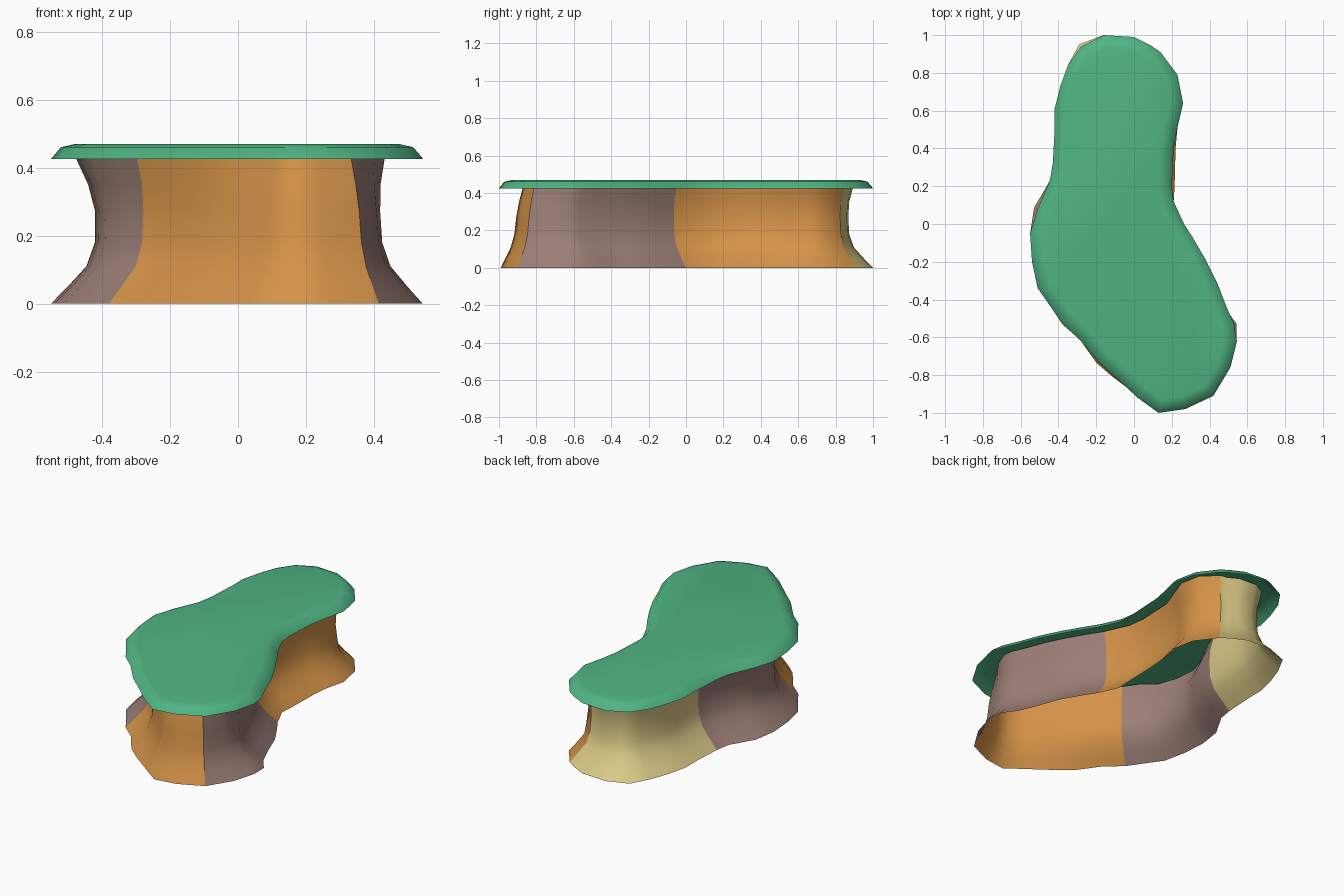
import bpy, bmesh, math
from mathutils import Vector

if "Cube" in bpy.data.objects:
    bpy.data.objects.remove(bpy.data.objects["Cube"])

# Kidney outline, clockwise seen from above, starting at the back
PTS = [(-.16, 1), (0, .99), (.09, .945), (.14, .91), (.23, .79), (.26, .64), (.23, .51), (.21, .40),
       (.20, .20), (.21, .12), (.265, .0), (.31, -.07), (.38, -.19), (.44, -.31), (.49, -.44),
       (.53, -.53), (.545, -.62), (.51, -.76), (.42, -.91), (.27, -.98), (.13, -1), (.02, -.92),
       (-.10, -.81), (-.19, -.73), (-.29, -.61), (-.38, -.53), (-.44, -.44), (-.51, -.34),
       (-.54, -.20), (-.55, -.05), (-.51, .08), (-.445, .23), (-.43, .32), (-.42, .50), (-.42, .61),
       (-.39, .73), (-.35, .84), (-.28, .94)]
P = [Vector(p) for p in PTS]
N = len(P)


def normal(i):
    a = (P[i] - P[i - 1]).normalized()
    b = (P[(i + 1) % N] - P[i]).normalized()
    t = (a + b).normalized()
    return Vector((-t.y, t.x))


def inset(i, d, z):
    q = P[i] - normal(i) * d
    return (q.x, q.y, z)


def material(name, rgb):
    m = bpy.data.materials.new(name)
    m.diffuse_color = (*rgb, 1)
    m.use_nodes = True
    m.node_tree.nodes["Principled BSDF"].inputs["Base Color"].default_value = m.diffuse_color
    return m


def make(name, rings, mat, closed):
    """Bridge rings of points (bottom to top); closed rings get a lid."""
    bm = bmesh.new()
    rows = [[bm.verts.new(c) for c in r] for r in rings]
    n = len(rows[0])
    for lo, hi in zip(rows, rows[1:]):
        for i in range(n if closed else n - 1):
            j = (i + 1) % n
            bm.faces.new((lo[i], hi[i], hi[j], lo[j]))
    if closed:
        bm.faces.new(rows[-1][::-1])
    me = bpy.data.meshes.new(name)
    bm.to_mesh(me)
    bm.free()
    ob = bpy.data.objects.new(name, me)
    bpy.context.collection.objects.link(ob)
    me.materials.append(mat)
    bpy.ops.object.select_all(action='DESELECT')
    ob.select_set(True)
    bpy.context.view_layer.objects.active = ob
    bpy.ops.object.shade_smooth_by_angle(angle=math.radians(80))
    return ob


green = material("green", (.08, .46, .23))
orange = material("orange", (.66, .29, .065))
brown = material("brown", (.33, .21, .18))
tan = material("tan", (.70, .59, .24))

# Bevelled top shell, open underneath
make("top_slab", [[inset(i, d, z) for i in range(N)]
                  for d, z in [(0, .425), (.03, .46), (.07, .469)]], green, True)

# Waisted open skirt: (height, inset on the sides, inset at the front end)
PROFILE = [(0, 0, .01), (.05, .05, .035), (.11, .105, .065), (.18, .13, .085),
           (.27, .135, .095), (.35, .13, .11), (.425, .11, .13), (.455, .105, .135)]
# Local outward shifts at the foot, waist and under the slab
FOOT = {37: .015, 7: .01, 8: .015, 30: .02, 15: .012, 14: -.01, 13: -.015, 22: .015, 23: .015}
WAIST = {3: .02, 4: .035, 5: .03, 6: .015}
HEAD = {3: .015, 4: .03, 5: .03, 6: .02, 27: .02, 28: .035, 29: .035, 30: .03, 31: .02}


def skirt_point(i, z, side, front):
    w = min(max((-P[i].y - .55) / .35, 0), 1)
    d = side * (1 - w) + front * w
    d -= FOOT.get(i, 0) * max(0, 1 - z / .25) + HEAD.get(i, 0) * max(0, (z - .25) / .175)
    d -= WAIST.get(i, 0) * max(0, 1 - abs(z - .2) / .2)
    return inset(i, d, z)


# Skirt panels split around the outline
for name, start, end, mat in [("back_right_panel", 3, 10, orange), ("right_panel", 10, 18, brown),
                              ("front_panel", 18, 25, orange), ("left_panel", 25, 32, brown),
                              ("back_left_panel", 32, 41, tan)]:
    make(name, [[skirt_point(i % N, *row) for i in range(start, end + 1)] for row in PROFILE], mat, False)
